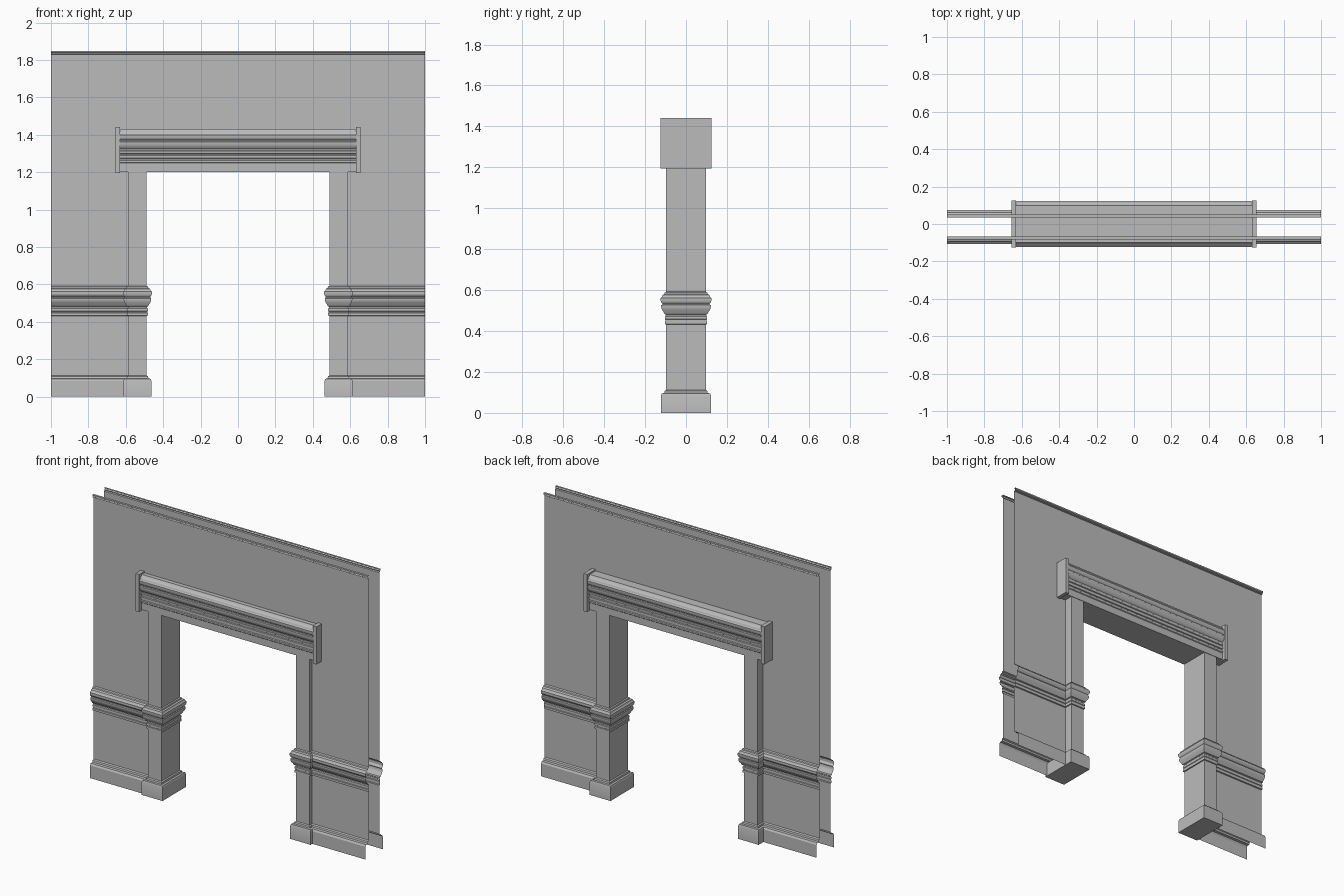
import bpy, bmesh

if "Cube" in bpy.data.objects:
    bpy.data.objects.remove(bpy.data.objects["Cube"])

stone = bpy.data.materials.new("grey_stone")
stone.diffuse_color = (0.5, 0.5, 0.5, 1)
stone.use_nodes = True
stone.node_tree.nodes["Principled BSDF"].inputs["Base Color"].default_value = stone.diffuse_color


def finish(name, bm, recalc=True):
    if recalc:
        bmesh.ops.recalc_face_normals(bm, faces=bm.faces)
    me = bpy.data.meshes.new(name)
    bm.to_mesh(me)
    bm.free()
    me.materials.append(stone)
    ob = bpy.data.objects.new(name, me)
    bpy.context.collection.objects.link(ob)
    bpy.ops.object.select_all(action='DESELECT')
    ob.select_set(True)
    bpy.context.view_layer.objects.active = ob
    bpy.ops.object.shade_smooth_by_angle(angle=0.5)
    return ob


# moulding outlines as (height, projection beyond the plain face)
BASE = [(0, .026), (.083, .026), (.095, .021), (.097, .009), (.108, .007), (.113, 0)]
RAIL = [(.432, 0), (.434, .006), (.448, .006), (.45, .003), (.456, .003), (.458, .006),
        (.47, .006), (.474, .002), (.481, .002), (.484, .009), (.492, .012), (.504, .02),
        (.516, .024), (.526, .024), (.529, .019), (.534, .019), (.54, .024), (.547, .027),
        (.562, .027), (.566, .022), (.576, .018), (.581, .009), (.588, .007), (.592, 0)]


def pillar(name, side):
    # rectangular shaft with mouldings running round all four sides
    x0, x1, hy = .488, .587, .097
    bm = bmesh.new()
    rings = []
    for z, o in BASE + RAIL + [(1.21, 0)]:
        pts = [(x0 - o, -hy - o), (x1 + o, -hy - o), (x1 + o, hy + o), (x0 - o, hy + o)]
        rings.append([bm.verts.new((side * x, y, z)) for x, y in pts])
    for a, b in zip(rings, rings[1:]):
        for i in range(4):
            j = (i + 1) % 4
            bm.faces.new((a[i], a[j], b[j], b[i]))
    bm.faces.new(rings[0])
    bm.faces.new(rings[-1])
    finish(name, bm)


def wall(name, plane, out):
    # open wall sheet with skirting, rail and top lip, doorway left out
    prof = BASE + RAIL + [(1.3, 0), (1.828, 0), (1.831, .006), (1.836, .004),
                          (1.84, .009), (1.849, .009), (1.849, -.002)]
    xs = [-1, -.54, .54, 1]
    bm = bmesh.new()
    grid = [[bm.verts.new((x, plane + out * o * 1.35, z)) for x in xs] for z, o in prof]
    for (z, _), a, b in zip(prof, grid, grid[1:]):
        for i in range(3):
            if i == 1 and z < 1.29:
                continue
            f = [a[i], a[i + 1], b[i + 1], b[i]]
            bm.faces.new(f if out < 0 else f[::-1])
    for v in [v for v in bm.verts if not v.link_faces]:
        bm.verts.remove(v)
    finish(name, bm, False)


def box(name, x0, x1, hy, z0, z1):
    bm = bmesh.new()
    bmesh.ops.create_cube(bm, size=1)
    for v in bm.verts:
        v.co = ((x0 + x1) / 2 + v.co.x * (x1 - x0), v.co.y * 2 * hy,
                (z0 + z1) / 2 + v.co.z * (z1 - z0))
    finish(name, bm)


# walls (set slightly forward of centre) and pillars
wall("front_wall", -.070, -1)
wall("back_wall", .038, 1)
pillar("left_pillar", -1)
pillar("right_pillar", 1)

# moulded lintel, same outline front and back
half = [(1.202, .100), (1.248, .100), (1.252, .104), (1.262, .104), (1.266, .099),
        (1.272, .099), (1.275, .105), (1.288, .105), (1.291, .101), (1.297, .101),
        (1.300, .106), (1.312, .108), (1.316, .103), (1.323, .103), (1.328, .109),
        (1.340, .116), (1.352, .119), (1.362, .119), (1.366, .114), (1.373, .114),
        (1.378, .119), (1.386, .122), (1.400, .122), (1.404, .116), (1.414, .112),
        (1.420, .104), (1.432, .098)]
loop = [(-y, z) for z, y in half] + [(y, z) for z, y in reversed(half)]
bm = bmesh.new()
ends = [[bm.verts.new((x, y, z)) for y, z in loop] for x in (-.632, .632)]
for i in range(len(loop)):
    j = (i + 1) % len(loop)
    bm.faces.new((ends[0][i], ends[0][j], ends[1][j], ends[1][i]))
for e in ends:
    bm.faces.new(e)
finish("lintel", bm)

# lintel end plates
box("left_end_plate", -.656, -.630, .125, 1.195, 1.442)
box("right_end_plate", .630, .656, .125, 1.195, 1.442)
